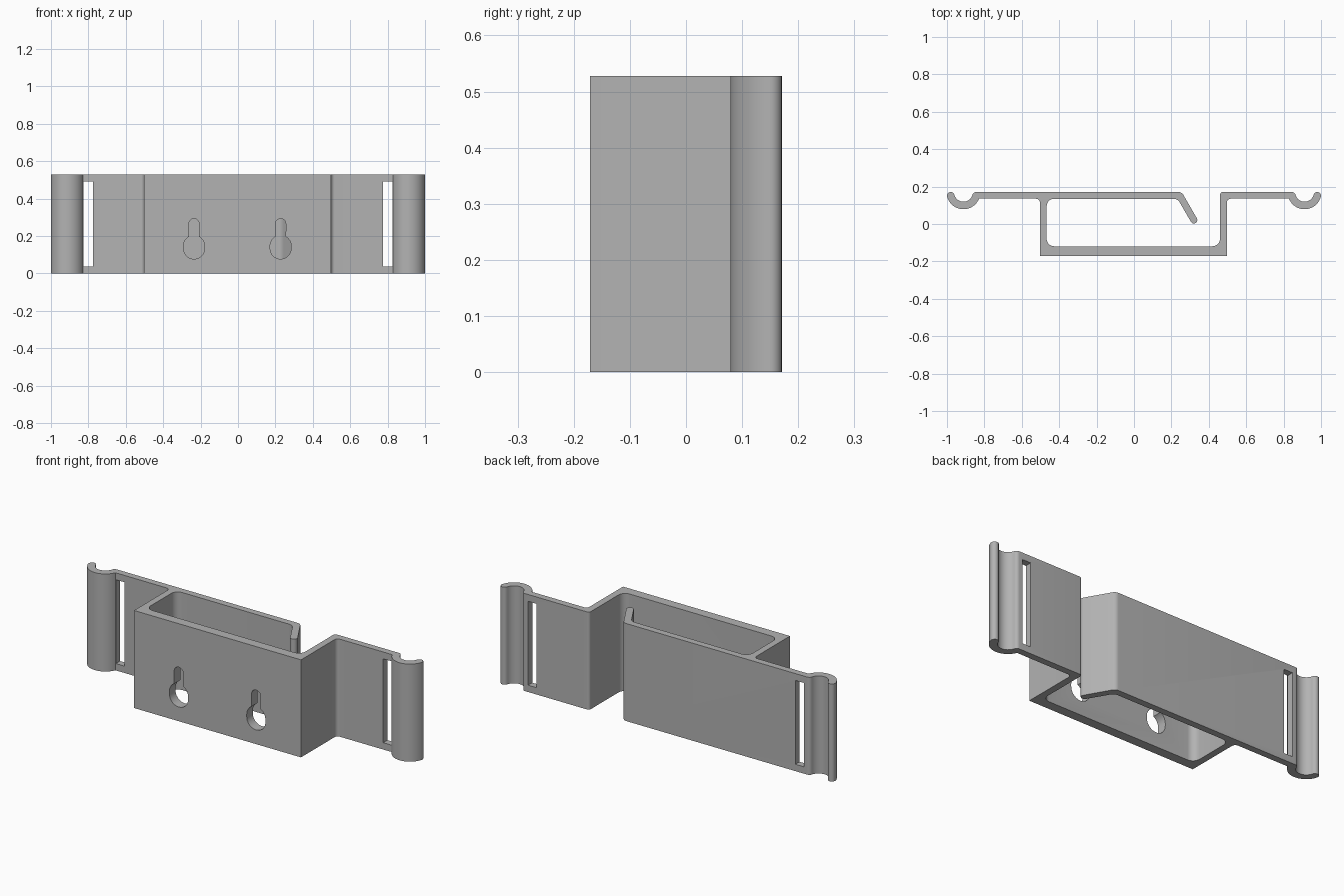
import bpy, bmesh
from math import sin, cos, pi, radians
from mathutils import Vector

HEIGHT = 0.528
BACK, WING_FRONT, FRONT = 0.171, 0.135, -0.171

cube = bpy.data.objects.get("Cube")
if cube:
    bpy.data.objects.remove(cube)

grey = bpy.data.materials.new("grey plastic")
grey.use_nodes = True
grey.diffuse_color = (0.45, 0.45, 0.45, 1)
grey.node_tree.nodes["Principled BSDF"].inputs["Base Color"].default_value = grey.diffuse_color


def arc(cx, cy, r, start, end, n):
    """Points along an arc, angles in degrees."""
    angles = [radians(start + (end - start) * i / n) for i in range(n + 1)]
    return [Vector((cx + r * cos(a), cy + r * sin(a))) for a in angles]


def fillet(prev, corner, nxt, r, n=8):
    """Round the corner between two straight runs."""
    a, b = (prev - corner).normalized(), (nxt - corner).normalized()
    half = a.angle(b) / 2
    centre = corner + (a + b).normalized() * (r / sin(half))
    reach = r / sin(half) * cos(half)
    p, q = corner + a * reach - centre, corner + b * reach - centre
    return [centre + p.slerp(q, i / n).normalized() * r for i in range(n + 1)]


def rounded(corners, before, after):
    """Run of (x, y, radius) corners between two fixed neighbours."""
    pts = [before] + [Vector(c[:2]) for c in corners] + [after]
    out = []
    for i, c in enumerate(corners, 1):
        out += fillet(pts[i - 1], pts[i], pts[i + 1], c[2]) if c[2] else [pts[i]]
    return out


def prism(name, outline, axis, low, high):
    """Extrude a 2D outline along y or z."""
    bm = bmesh.new()
    place = (lambda p: (p.x, p.y, low)) if axis == "z" else (lambda p: (p.x, low, p.y))
    face = bm.faces.new([bm.verts.new(place(p)) for p in outline])
    new = bmesh.ops.extrude_face_region(bm, geom=[face])["geom"]
    move = Vector((0, 0, high - low)) if axis == "z" else Vector((0, high - low, 0))
    bmesh.ops.translate(bm, vec=move, verts=[v for v in new if isinstance(v, bmesh.types.BMVert)])
    bmesh.ops.recalc_face_normals(bm, faces=bm.faces)
    mesh = bpy.data.meshes.new(name)
    bm.to_mesh(mesh)
    bm.free()
    obj = bpy.data.objects.new(name, mesh)
    bpy.context.collection.objects.link(obj)
    mesh.materials.append(grey)
    return obj


# Curled strap hook at the end of a wing, from wing front round to wing back
HX, HY, MID, LIP = 0.912, 0.169, 0.07, 0.02
tilt = radians(15)
dx, dy = MID * cos(tilt), MID * sin(tilt)
hook = (arc(HX, HY, MID + LIP, 202, 345, 24)
        + arc(HX + dx, HY - dy, LIP, -15, 165, 10)[1:]
        + arc(HX, HY, MID - LIP, 345, 195, 20)[1:]
        + arc(HX - dx, HY - dy, LIP, 15, 90, 6)[1:])
left_hook = hook
right_hook = [Vector((-p.x, p.y)) for p in reversed(hook)]

# Open box channel with a bent tongue, between the two wings
outer = rounded([(-0.503, WING_FRONT, 0.02), (-0.503, FRONT, 0), (0.497, FRONT, 0),
                 (0.497, WING_FRONT, 0.02)], right_hook[-1], left_hook[0])
inner = rounded([(0.46, BACK, 0.015), (0.46, -0.119, 0.04), (-0.467, -0.119, 0.04),
                 (-0.467, WING_FRONT, 0.04), (0.233, WING_FRONT, 0.04),
                 (0.313, -0.003, 0.017), (0.345, 0.015, 0.017), (0.255, BACK, 0.03)],
                left_hook[-1], right_hook[0])
bracket = prism("wall_bracket", outer + left_hook + inner + right_hook, "z", 0, HEIGHT)

# Strap slots through the wings
cutters = []
for side in (-1, 1):
    slot = [Vector((side * x, z)) for x, z in
            ((0.775, 0.037), (0.826, 0.037), (0.826, 0.491), (0.775, 0.491))]
    cutters.append(prism("slot_cutter", slot, "y", 0.1, 0.2))

# Keyholes through the front wall
for x in (-0.235, 0.228):
    wide, narrow, low, high, neck = 0.056, 0.0275, 0.133, 0.147, 0.265
    shoulder = 61
    keyhole = (arc(x, low, wide, 180, 360, 24) + arc(x, high, wide, 0, shoulder, 8)
               + arc(x, neck, narrow, 0, 180, 14)
               + arc(x, high, wide, 180 - shoulder, 180, 8))
    cutters.append(prism("keyhole_cutter", keyhole, "y", -0.25, -0.09))

bpy.context.view_layer.objects.active = bracket
for cutter in cutters:
    cutter.hide_render = True
    mod = bracket.modifiers.new("cut", "BOOLEAN")
    mod.operation, mod.solver, mod.object = "DIFFERENCE", "EXACT", cutter
    bpy.ops.object.modifier_apply(modifier=mod.name)
    bpy.data.objects.remove(cutter)

bpy.ops.object.select_all(action="DESELECT")
bracket.select_set(True)
bpy.ops.object.shade_smooth_by_angle(angle=radians(30))
